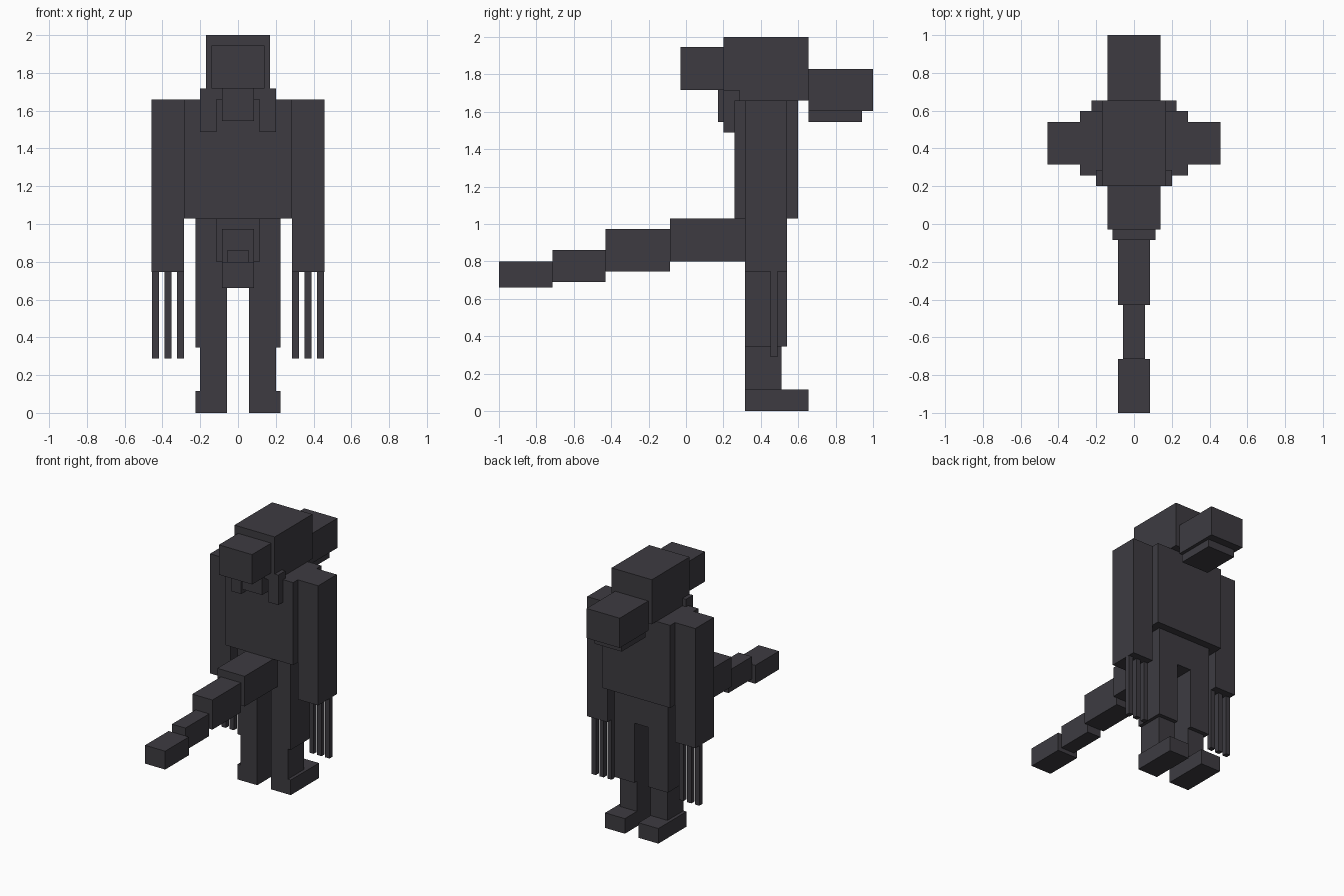
import bpy
import bmesh
from mathutils import Vector

if "Cube" in bpy.data.objects:
    bpy.data.objects.remove(bpy.data.objects["Cube"])

charcoal = bpy.data.materials.new("charcoal")
charcoal.diffuse_color = (0.047, 0.044, 0.053, 1.0)
charcoal.use_nodes = True
charcoal.node_tree.nodes["Principled BSDF"].inputs["Base Color"].default_value = charcoal.diffuse_color


def box(name, x, y, z):
    """Box from (min, max) ranges on each axis."""
    lo, hi = Vector((x[0], y[0], z[0])), Vector((x[1], y[1], z[1]))
    size, centre = hi - lo, (hi + lo) / 2
    bm = bmesh.new()
    bmesh.ops.create_cube(bm, size=1.0)
    for v in bm.verts:
        v.co = Vector((v.co.x * size.x, v.co.y * size.y, v.co.z * size.z))
    mesh = bpy.data.meshes.new(name)
    bm.to_mesh(mesh)
    bm.free()
    mesh.materials.append(charcoal)
    obj = bpy.data.objects.new(name, mesh)
    obj.location = centre
    bpy.context.collection.objects.link(obj)


def centred(name, half, y, z):
    box(name, (-half, half), y, z)


def pair(name, x, y, z):
    box(name + "_right", x, y, z)
    box(name + "_left", (-x[1], -x[0]), y, z)


# Head, snout, jaw and the block on the other side of the head
centred("head", 0.17, (0.20, 0.655), (1.66, 2.0))
centred("snout", 0.14, (0.655, 1.0), (1.603, 1.83))
centred("jaw", 0.115, (0.655, 0.94), (1.545, 1.603))
centred("head_crest", 0.14, (-0.03, 0.20), (1.717, 1.945))

# Hanging locks
centred("middle_lock", 0.085, (0.17, 0.26), (1.545, 1.717))
pair("side_lock", (0.115, 0.20), (0.20, 0.285), (1.488, 1.717))

# Body
centred("torso", 0.285, (0.258, 0.598), (1.03, 1.66))
centred("hips", 0.225, (0.315, 0.54), (0.80, 1.03))

# Arms with three long claws each
pair("arm", (0.285, 0.457), (0.315, 0.54), (0.747, 1.66))
for i, x in enumerate((0.285, 0.352, 0.419)):
    pair(f"claw_{i + 1}", (x, x + 0.037), (0.453, 0.49), (0.288, 0.747))

# Legs
pair("thigh", (0.058, 0.225), (0.315, 0.54), (0.345, 0.80))
pair("shin", (0.058, 0.20), (0.315, 0.51), (0.115, 0.345))
pair("foot", (0.058, 0.225), (0.315, 0.655), (0.0, 0.115))

# Stepped tail
tail = [
    (0.115, (-0.085, 0.315), (0.80, 1.03)),
    (0.085, (-0.43, -0.085), (0.747, 0.973)),
    (0.057, (-0.715, -0.43), (0.69, 0.86)),
    (0.085, (-1.0, -0.715), (0.66, 0.80)),
]
for i, (half, y, z) in enumerate(tail):
    centred(f"tail_segment_{i + 1}", half, y, z)
